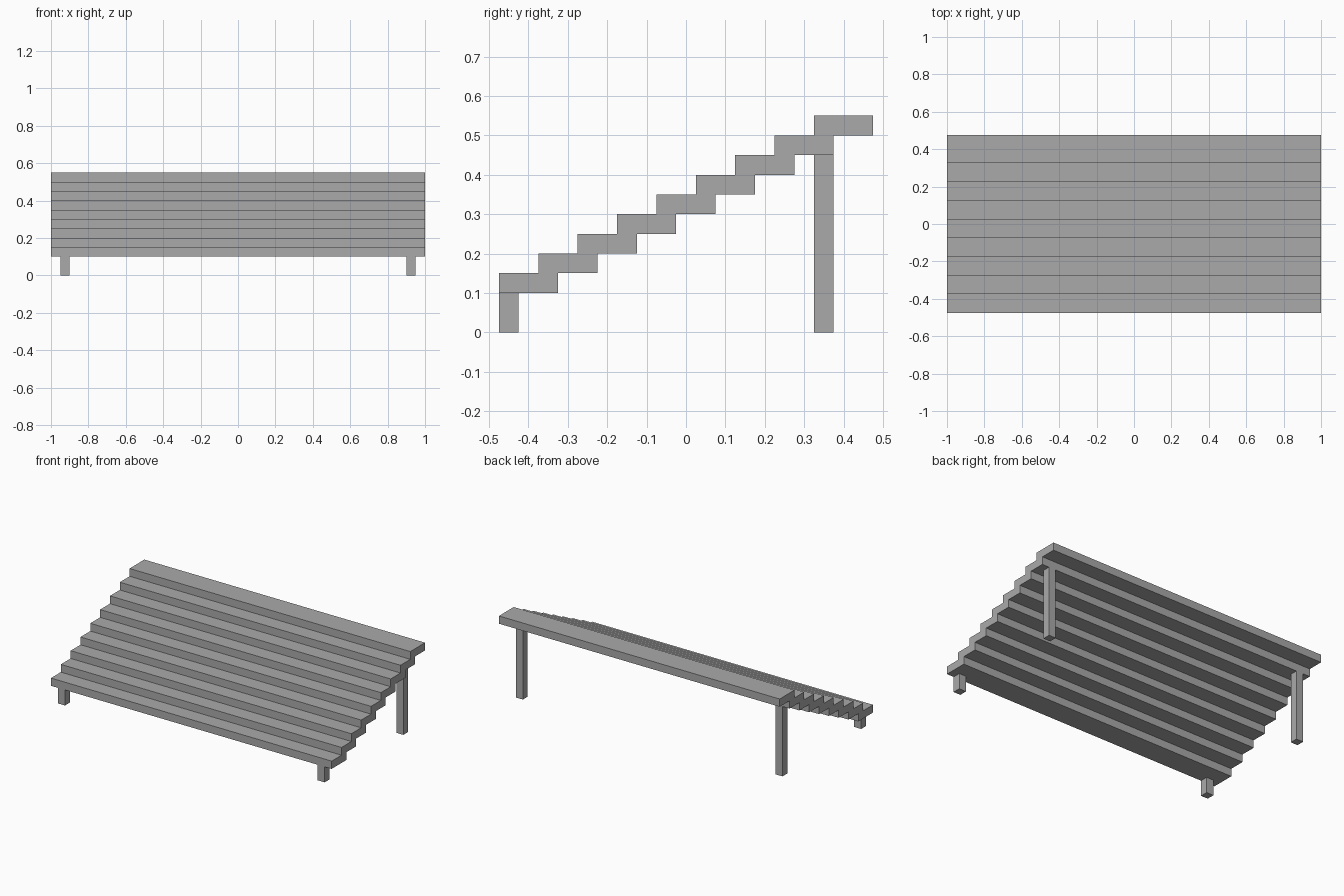
import bpy
import bmesh

if "Cube" in bpy.data.objects:
    bpy.data.objects.remove(bpy.data.objects["Cube"], do_unlink=True)

STEPS = 9
RISE = 0.05          # thickness of each tread
RUN = 0.1            # forward offset between treads
DEPTH = 0.15         # depth of each tread
FRONT = -0.475
BASE = 0.1           # underside of the lowest tread
LEG = 0.05

GREY = (0.4, 0.4, 0.4, 1)
grey = bpy.data.materials.new("plain grey")
grey.use_nodes = True
grey.diffuse_color = GREY
grey.node_tree.nodes["Principled BSDF"].inputs["Base Color"].default_value = GREY


def add_object(name, bm):
    bmesh.ops.recalc_face_normals(bm, faces=bm.faces)
    mesh = bpy.data.meshes.new(name)
    bm.to_mesh(mesh)
    bm.free()
    mesh.materials.append(grey)
    obj = bpy.data.objects.new(name, mesh)
    bpy.context.collection.objects.link(obj)


def add_prism(name, profile, x0, x1):
    """Extrude a (y, z) profile from x0 to x1."""
    bm = bmesh.new()
    face = bm.faces.new([bm.verts.new((x0, y, z)) for y, z in profile])
    moved = bmesh.ops.extrude_face_region(bm, geom=[face])["geom"]
    verts = [v for v in moved if isinstance(v, bmesh.types.BMVert)]
    bmesh.ops.translate(bm, verts=verts, vec=(x1 - x0, 0, 0))
    add_object(name, bm)


# Stepped deck: front edges going up, back edges coming down
upper, lower = [], []
for i in range(STEPS):
    y, z = FRONT + i * RUN, BASE + i * RISE
    upper += [(y, z), (y, z + RISE)]
    lower += [(y + DEPTH, z), (y + DEPTH, z + RISE)]
add_prism("stepped_deck", upper + lower[::-1], -1, 1)

# Short front legs and tall back legs, under the first and next-to-last treads
back = FRONT + (STEPS - 1) * RUN
back_top = BASE + (STEPS - 2) * RISE
for side, x in (("left", 0.9), ("right", -0.9 - LEG)):
    for place, y, top in (("front", FRONT, BASE), ("back", back, back_top)):
        outline = [(y, 0), (y + LEG, 0), (y + LEG, top), (y, top)]
        add_prism(f"{place}_{side}_leg", outline, x, x + LEG)
